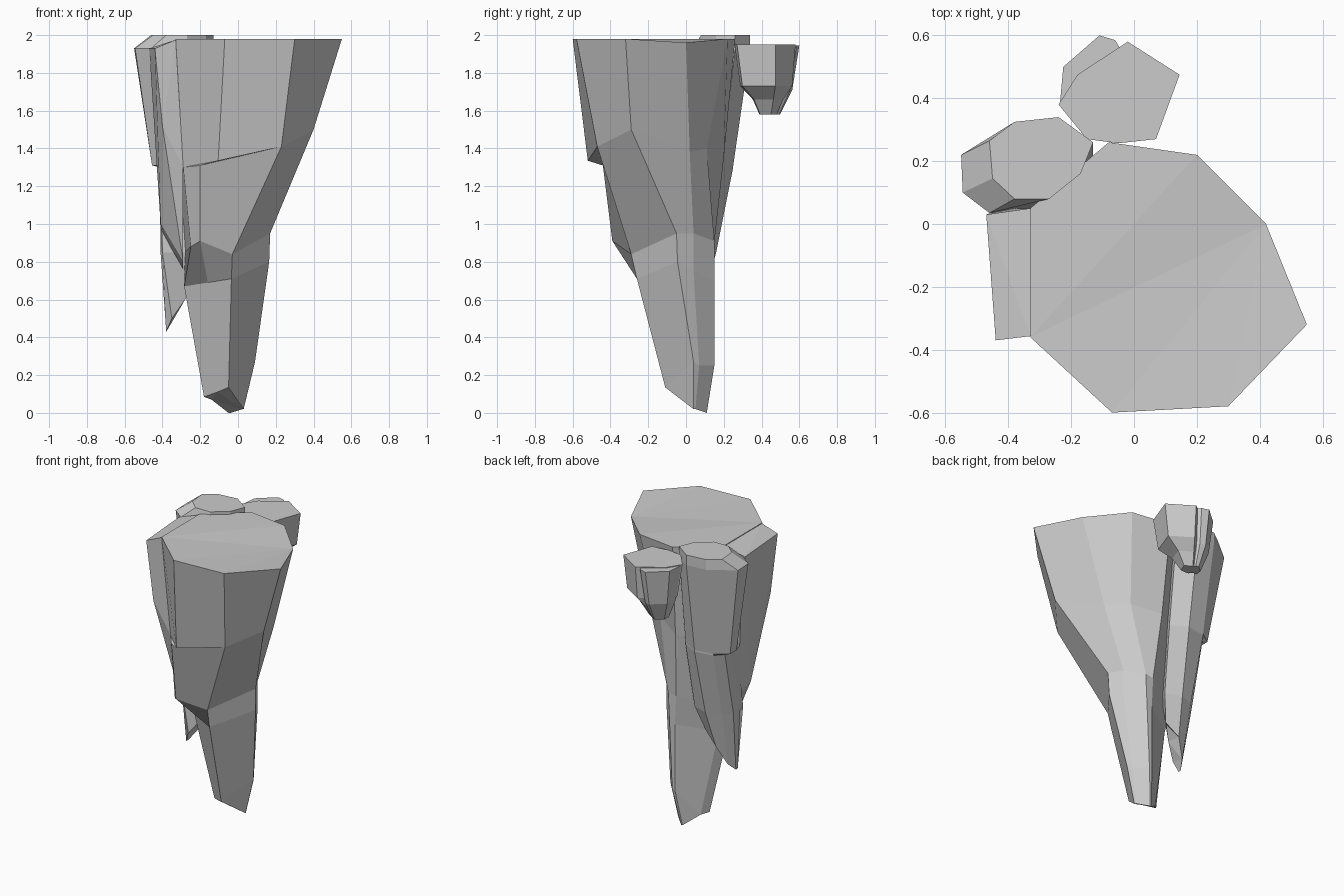
import bpy, bmesh


def finish(name, bm):
    bmesh.ops.remove_doubles(bm, verts=bm.verts, dist=0.0005)
    bmesh.ops.triangulate(bm, faces=[f for f in bm.faces if len(f.verts) > 4])
    bmesh.ops.recalc_face_normals(bm, faces=bm.faces)
    mesh = bpy.data.meshes.new(name)
    bm.to_mesh(mesh)
    bm.free()
    obj = bpy.data.objects.new(name, mesh)
    bpy.context.collection.objects.link(obj)
    return obj


def loft(name, rings):
    """Skin a stack of rings, listed top to bottom, and cap both ends."""
    bm = bmesh.new()
    rows = [[bm.verts.new(p) for p in ring] for ring in rings]
    n = len(rows[0])
    for a, b in zip(rows, rows[1:]):
        for i in range(n):
            j = (i + 1) % n
            bm.faces.new((a[i], a[j], b[j], b[i]))
    bm.faces.new(rows[0])
    bm.faces.new(rows[-1])
    return finish(name, bm)


def hull(name, points):
    bm = bmesh.new()
    for p in points:
        bm.verts.new(p)
    bmesh.ops.convex_hull(bm, input=bm.verts)
    loose = [v for v in bm.verts if not v.link_faces]
    bmesh.ops.delete(bm, geom=loose, context='VERTS')
    return finish(name, bm)


def level(outline, z):
    return [(x, y, z) for x, y in outline]


def shrink(outline, k, c):
    return [(c[0] + (x - c[0]) * k, c[1] + (y - c[1]) * k) for x, y in outline]


# Main rock: tapering eight-sided spike with overhanging ledges in front
top = [(.55, -.32, 1.98), (.42, 0, 1.96), (.2, .22, 1.98), (-.08, .26, 1.98),
       (-.33, .05, 1.98), (-.33, -.36, 1.98), (-.07, -.6, 1.98), (.3, -.58, 1.98)]
shoulder = [(.4, -.29, 1.5), (.26, .02, 1.38), (.12, .11, 1.4), (-.06, .2, 1.35),
            (-.31, .05, 1.3), (-.29, -.32, 1.3), (-.105, -.52, 1.335), (.23, -.47, 1.41)]
ledge = list(shoulder)
ledge[6] = (-.2, -.44, 1.31)
waist = [(.17, -.05, .95), (.12, .04, .95), (.03, .15, .91), (-.03, .15, .9),
         (-.28, .03, .85), (-.25, -.33, .88), (-.2, -.39, .91), (-.03, -.29, .84)]
stem = [(.165, -.045, .8), (.12, .04, .75), (.02, .15, .7), (-.02, .15, .7),
        (-.25, .0, .66), (-.285, -.07, .67), (-.16, -.16, .69), (-.035, -.26, .71)]
foot = [(.09, .04, .27), (.07, .07, .25), (.0, .15, .25), (-.02, .15, .25),
        (-.14, .04, .07), (-.18, 0, .085), (-.11, -.06, .11), (-.05, -.11, .135)]
tip = [(.03, .04, .02), (.025, .05, .02), (-.04, .11, 0), (-.05, .11, 0)] + foot[4:]
loft("main_rock", [top, shoulder, ledge, waist, stem, foot, tip])

# Slab leaning on the left flank
hull("left_slab", [
    (-.44, -.37, 1.93), (-.47, .03, 1.93), (-.33, -.357, 1.975), (-.33, .05, 1.975),
    (-.40, -.35, 1.52), (-.42, .05, 1.3), (-.29, -.32, 1.3), (-.41, -.12, 1.0),
    (-.38, .05, .9), (-.29, -.2, .8), (-.29, .05, .75)])

# Slim side spike at the back left, with bevelled top and a small step
rim = [(-.46, .265), (-.38, .325), (-.24, .34), (-.13, .26),
       (-.17, .16), (-.27, .08), (-.38, .08), (-.45, .145)]
crown = [(-.55, .22), (-.38, .325), (-.24, .34), (-.13, .26),
         (-.17, .16), (-.27, .08), (-.46, .035), (-.545, .1)]
step = [(-.455, .17), (-.37, .23), (-.24, .25), (-.13, .19),
        (-.17, .1), (-.27, .05), (-.43, .03), (-.455, .1)]
inset = [(max(x, -.415), y) for x, y in step]
low = [(-.41, .07), (-.36, .12), (-.26, .16), (-.15, .12),
       (-.18, .05), (-.28, 0), (-.40, -.05), (-.41, 0)]
end = [(-.38, 0, .43), (-.35, .05, .48), (-.29, .09, .6), (-.2, .07, .68),
       (-.22, .05, .68), (-.28, 0, .6), (-.35, -.04, .5), (-.38, -.02, .43)]
loft("side_spike", [level(rim, 2), level(crown, 1.93), level(step, 1.31),
                    level(inset, 1.3), level(low, .85), end])

# Short hanging rocks at the back
big = [(.145, .475), (-.02, .58), (-.18, .475), (-.24, .38),
       (-.15, .27), (-.05, .257), (.07, .27)]
loft("back_rock", [level(big, 1.95), level(shrink(big, .85, (-.04, .46)), 1.73),
                   level(shrink(big, .5, (-.09, .45)), 1.66),
                   level(shrink(big, .28, (-.1, .44)), 1.58)])
small = [(-.045, .56), (-.06, .585), (-.11, .6), (-.225, .5), (-.235, .39), (-.1, .4)]
loft("back_rock_small", [level(small, 1.945), level(shrink(small, .75, (-.12, .45)), 1.71),
                         level(shrink(small, .4, (-.11, .43)), 1.58)])
